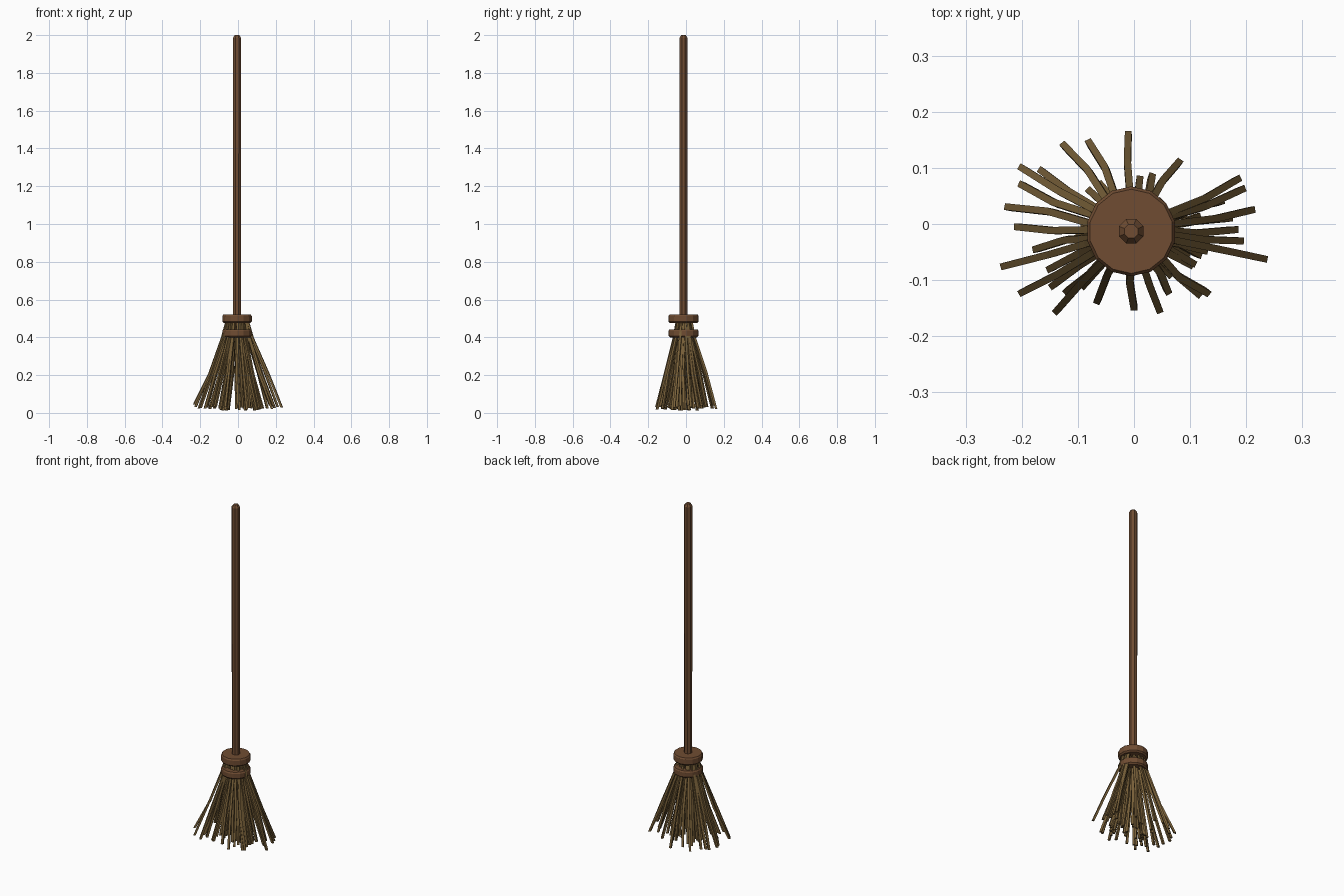
import bpy, bmesh, math, random
from mathutils import Vector

if "Cube" in bpy.data.objects:
    bpy.data.objects.remove(bpy.data.objects["Cube"])

random.seed(4)
CX, CY = -0.005, -0.013          # axis of the handle


def material(name, rgb):
    m = bpy.data.materials.new(name)
    m.diffuse_color = (*rgb, 1)
    m.use_nodes = True
    m.node_tree.nodes["Principled BSDF"].inputs["Base Color"].default_value = m.diffuse_color
    return m


wood = material("brown wood", (0.16, 0.073, 0.032))
straw = material("straw", (0.185, 0.115, 0.04))


def finish(name, bm, mat):
    bmesh.ops.recalc_face_normals(bm, faces=bm.faces)
    me = bpy.data.meshes.new(name)
    bm.to_mesh(me)
    bm.free()
    me.materials.append(mat)
    ob = bpy.data.objects.new(name, me)
    bpy.context.collection.objects.link(ob)
    return ob


def tube(bm, path, radii, sides, turn=0.0):
    """Capped tube through horizontal rings along a mostly vertical path."""
    rings = []
    for p, r in zip(path, radii):
        rings.append([bm.verts.new((p[0] + r * math.cos(turn + math.tau * i / sides),
                                    p[1] + r * math.sin(turn + math.tau * i / sides),
                                    p[2])) for i in range(sides)])
    for a, b in zip(rings, rings[1:]):
        for i in range(sides):
            j = (i + 1) % sides
            bm.faces.new((a[i], a[j], b[j], b[i]))
    bm.faces.new(rings[0])
    bm.faces.new(rings[-1])


def lathe(name, profile, sides, mat):
    bm = bmesh.new()
    tube(bm, [(CX, CY, z) for r, z in profile], [r for r, z in profile],
         sides, math.pi / sides)
    return finish(name, bm, mat)


# Handle with a chamfered tip
lathe("handle", [(0.022, 0.44), (0.0225, 0.94), (0.0235, 1.4), (0.0235, 1.985), (0.013, 2.0)],
      8, wood)

# Two binding bands
for name, z0, z1 in (("upper_band", 0.475, 0.52), ("lower_band", 0.40, 0.442)):
    lathe(name, [(0.072, z0), (0.08, z0 + 0.008), (0.08, z1 - 0.008), (0.075, z1)], 14, wood)

# Outer bristle tips, then a random inner fill leaving a thin gap at the middle
tips = [(-.225, .03), (-.2, .07), (-.2, .1), (-.165, .095), (-.125, .14), (-.08, .145),
        (-.01, .16), (.08, .11), (.185, .08), (.193, .062), (.21, .025), (.18, -.01),
        (.19, -.03), (.232, -.062), (.13, -.122), (.115, -.125), (.045, -.153), (0, -.148),
        (-.065, -.137), (-.138, -.155), (-.2, -.122), (-.232, -.075), (-.208, -.005),
        (-.175, -.045), (.105, -.07), (.06, -.12), (-.145, -.11), (-.12, -.12),
        (-.09, -.11), (.17, .01), (.01, .08), (-.06, .07), (.155, .04), (-.15, -.08)]
while len(tips) < 62:
    a, r = random.uniform(0, math.tau), math.sqrt(random.uniform(0.03, 0.6))
    x, y = 0.19 * r * math.cos(a), 0.13 * r * math.sin(a) - 0.01
    if not -0.05 < x < -0.01:
        tips.append((x, y))

bm = bmesh.new()
axis = Vector((CX, CY, 0))
for x, y in tips:
    out = Vector((x, y, 0)) - axis
    zb = 0.012 + 0.10 * max(0, out.length - 0.1) + random.uniform(0, 0.02)
    path = []
    for z, f in ((0.49, 0.24), (0.40, 0.34), (0.21, 0.66), (zb, 1.0)):
        p = axis + out * f
        if z == 0.21:                      # small kink half way down
            p += Vector((random.uniform(-.008, .008), random.uniform(-.008, .008), 0))
        path.append((p.x, p.y, z))
    tube(bm, path, [0.007, 0.009, 0.009, 0.0085], 4, math.atan2(out.y, out.x) + math.pi / 4)
finish("bristles", bm, straw)
